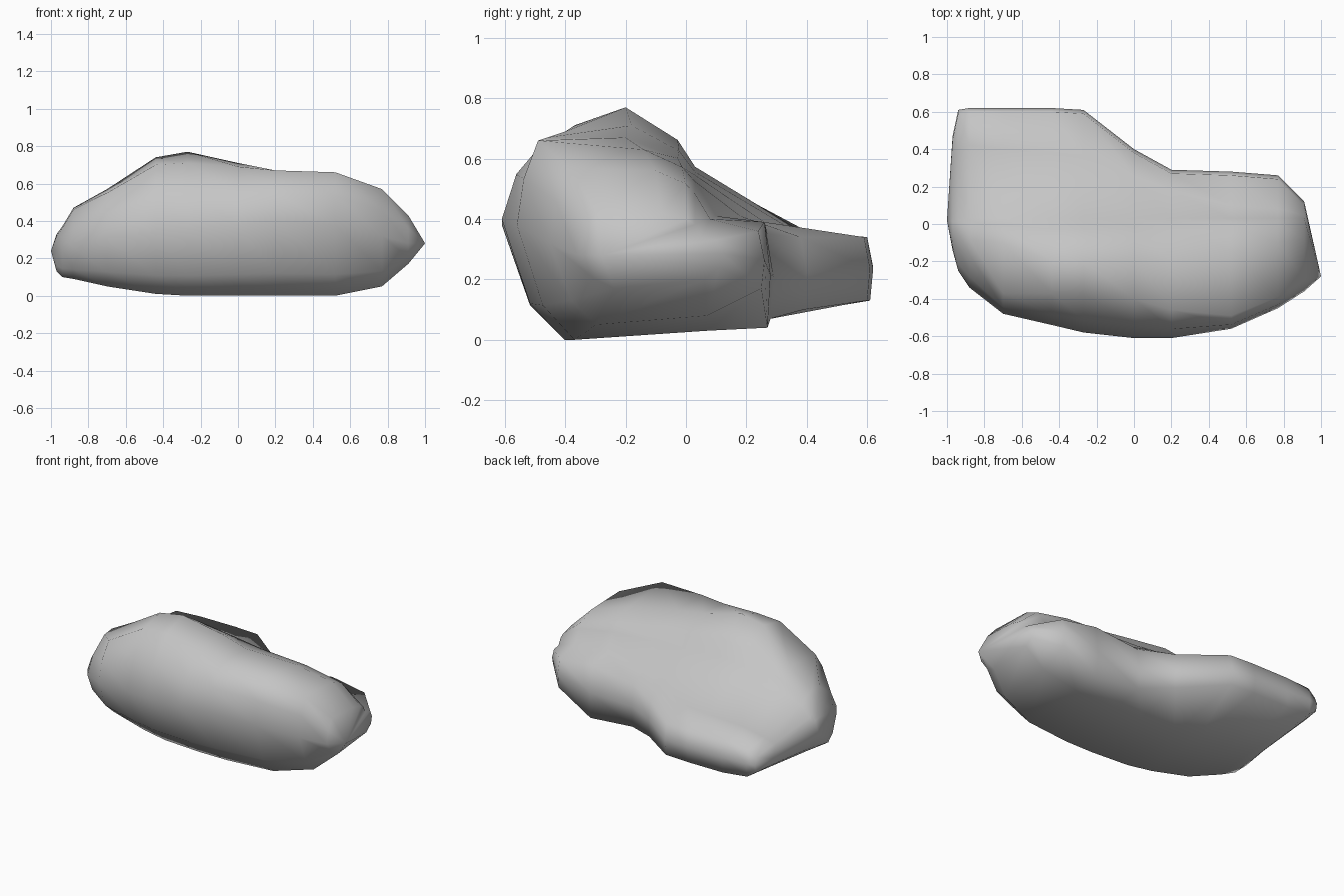
import bpy
import bmesh
import math
from mathutils import Vector

cube = bpy.data.objects.get("Cube")
if cube:
    bpy.data.objects.remove(cube, do_unlink=True)

# Plain grey stone colour
stone = bpy.data.materials.new("grey stone")
stone.use_nodes = True
stone_colour = (0.56, 0.56, 0.56, 1)
stone.diffuse_color = stone_colour
stone.node_tree.nodes["Principled BSDF"].inputs["Base Color"].default_value = stone_colour


def between(start, end, across, up):
    """Blend two section points, with separate amounts for y and z."""
    return (start[0] + (end[0] - start[0]) * across,
            start[1] + (end[1] - start[1]) * up)


def section(back, back_floor, rim, hollow, crest, brow, front, floor):
    """Outline of the rock in the y-z plane, from the back rim over the top."""
    shoulder = (0.03, hollow[1] + 0.52 * (crest[1] - hollow[1]))
    keel = (front[0] * 0.66, floor)
    return [
        (back - 0.02, rim),
        hollow,
        shoulder,
        between(crest, shoulder, 0.75, 0.55),
        crest,
        brow,
        between(brow, front, 0.68, 0.45),
        front,
        between(front, keel, 0.45, 0.7),
        keel,
        (min(0.07, back * 0.5), floor + 0.03),
        (back - 0.01, back_floor),
        (back, (back_floor + rim) / 2),
    ]


# Stations along the rock: x, then the section measures
stations = [
    (-.97, .47, .2, .28, (.25, .3), (-.03, .33), (-.09, .32), (-.14, .24), .13),
    (-.94, .61, .19, .29, (.4, .31), (-.05, .37), (-.13, .36), (-.25, .25), .1),
    (-.88, .62, .15, .33, (.42, .34), (-.08, .47), (-.16, .46), (-.34, .26), .09),
    (-.7, .62, .13, .34, (.4, .36), (-.1, .57), (-.37, .55), (-.48, .31), .05),
    (-.44, .62, .13, .34, (.38, .36), (-.2, .74), (-.37, .7), (-.54, .34), .01),
    (-.27, .61, .13, .34, (.36, .36), (-.2, .77), (-.37, .71), (-.58, .36), 0),
    (0, .4, .1, .34, (.26, .39), (-.18, .71), (-.4, .69), (-.61, .38), 0),
    (.2, .29, .07, .35, (.18, .41), (-.2, .67), (-.46, .67), (-.61, .4), 0),
    (.52, .28, .04, .39, (.1, .41), (-.14, .63), (-.49, .66), (-.56, .38), 0),
    (.77, .26, .17, .36, (.08, .4), (-.1, .56), (-.39, .57), (-.45, .32), .05),
    (.91, .12, .24, .33, (.05, .34), (-.08, .42), (-.3, .43), (-.36, .28), .17),
]

# Loft the sections into one closed boulder
bm = bmesh.new()
rings = []
for x, *measures in stations:
    rings.append([bm.verts.new((x, y, z)) for y, z in section(*measures)])

for ring, following in zip(rings, rings[1:]):
    count = len(ring)
    for i in range(count):
        j = (i + 1) % count
        bm.faces.new((ring[i], ring[j], following[j], following[i]))

# Close both ends with blunt points
for ring, tip in ((rings[0], (-1, 0.02, 0.24)), (rings[-1], (1, -0.28, 0.28))):
    point = bm.verts.new(Vector(tip))
    for first, second in zip(ring, ring[1:] + ring[:1]):
        bm.faces.new((first, second, point))

bmesh.ops.recalc_face_normals(bm, faces=bm.faces)
mesh = bpy.data.meshes.new("boulder")
bm.to_mesh(mesh)
bm.free()
mesh.materials.append(stone)

boulder = bpy.data.objects.new("boulder", mesh)
bpy.context.collection.objects.link(boulder)
bpy.context.view_layer.objects.active = boulder
boulder.select_set(True)
bpy.ops.object.shade_smooth_by_angle(angle=math.radians(120))
